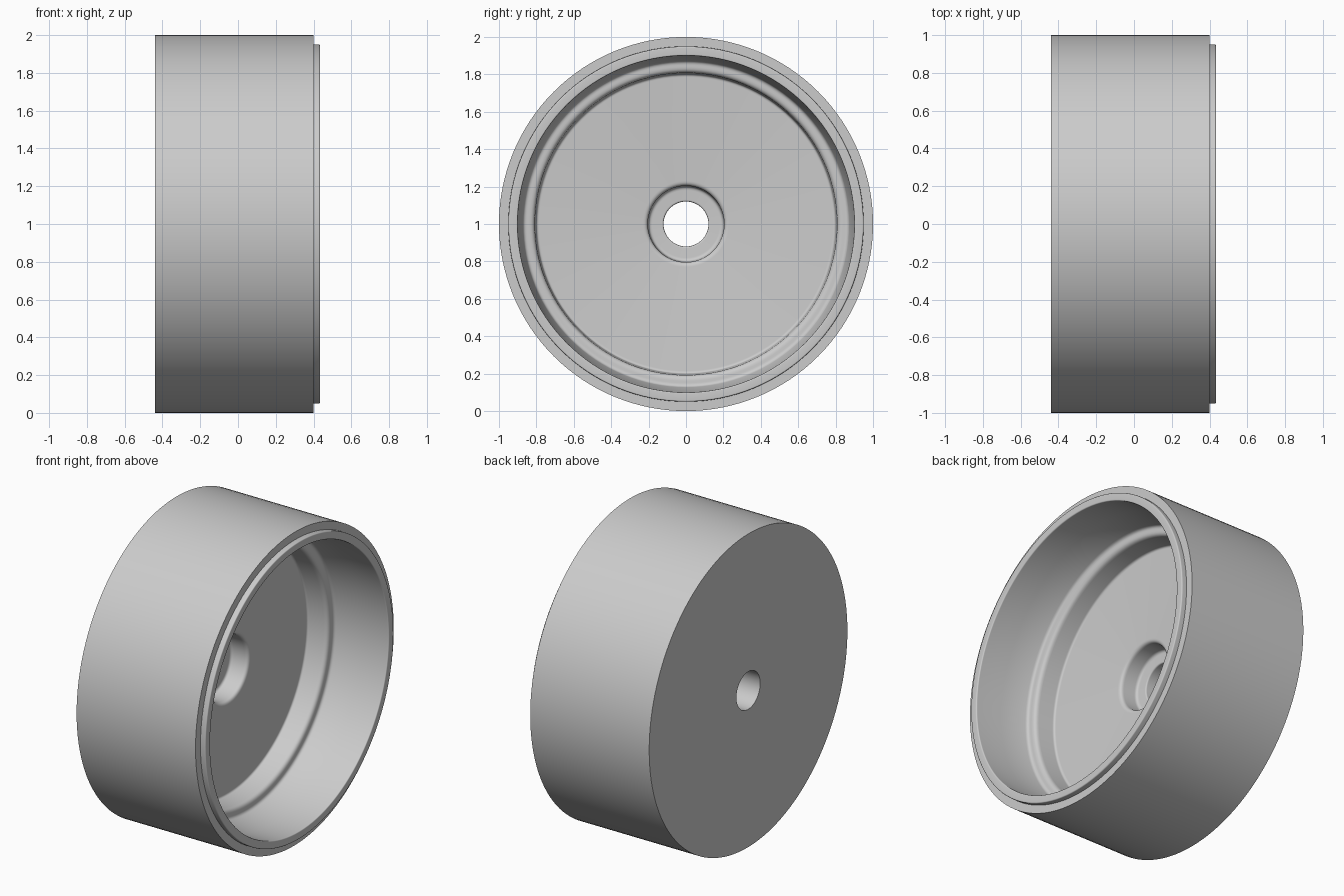
import bpy, bmesh, math
from mathutils import Matrix, Vector

if "Cube" in bpy.data.objects:
    bpy.data.objects.remove(bpy.data.objects["Cube"])

SEGMENTS = 128

grey = bpy.data.materials.new("light_grey")
grey.use_nodes = True
colour = (0.6, 0.6, 0.6, 1)
grey.diffuse_color = colour
grey.node_tree.nodes["Principled BSDF"].inputs["Base Color"].default_value = colour


def rounded(profile, steps=5):
    """Round each (x, radius, fillet) corner of a closed profile."""
    points = []
    for i, (x, r, fillet) in enumerate(profile):
        corner = Vector((x, r))
        if not fillet:
            points.append(corner)
            continue
        before = Vector(profile[i - 1][:2])
        after = Vector(profile[(i + 1) % len(profile)][:2])
        a = corner + (before - corner).normalized() * fillet
        b = corner + (after - corner).normalized() * fillet
        for s in range(steps + 1):
            t = s / steps
            points.append(a * (1 - t) ** 2 + corner * 2 * t * (1 - t) + b * t * t)
    return points


def revolve(name, profile):
    """Spin a closed profile about the x axis at wheel-centre height."""
    bm = bmesh.new()
    verts = [bm.verts.new((p.x, 0, p.y)) for p in rounded(profile)]
    edges = [bm.edges.new((v, verts[(i + 1) % len(verts)])) for i, v in enumerate(verts)]
    bmesh.ops.spin(bm, geom=verts + edges, cent=(0, 0, 0), axis=(1, 0, 0),
                   angle=math.tau, steps=SEGMENTS, use_merge=True)
    bmesh.ops.remove_doubles(bm, verts=bm.verts, dist=0.0001)
    bmesh.ops.recalc_face_normals(bm, faces=bm.faces)
    bmesh.ops.transform(bm, matrix=Matrix.Translation((0, 0, 1)), verts=bm.verts)
    mesh = bpy.data.meshes.new(name)
    bm.to_mesh(mesh)
    bm.free()
    mesh.materials.append(grey)
    obj = bpy.data.objects.new(name, mesh)
    bpy.context.collection.objects.link(obj)
    bpy.ops.object.select_all(action="DESELECT")
    obj.select_set(True)
    bpy.context.view_layer.objects.active = obj
    bpy.ops.object.shade_smooth_by_angle(angle=math.radians(30))
    return obj


revolve("round_cup", [
    # flat back and outer wall
    (-0.44, 0.12, 0), (-0.44, 1.0, 0), (0.40, 1.0, 0),
    # raised lip
    (0.40, 0.95, 0), (0.435, 0.95, 0.008), (0.435, 0.90, 0.008),
    # inner wall, ledge and floor
    (0.25, 0.90, 0), (0.07, 0.87, 0.02), (0.07, 0.81, 0.03), (-0.07, 0.80, 0.015),
    # recess around the bore
    (-0.07, 0.205, 0.025), (-0.19, 0.20, 0.02), (-0.19, 0.12, 0.01),
])
